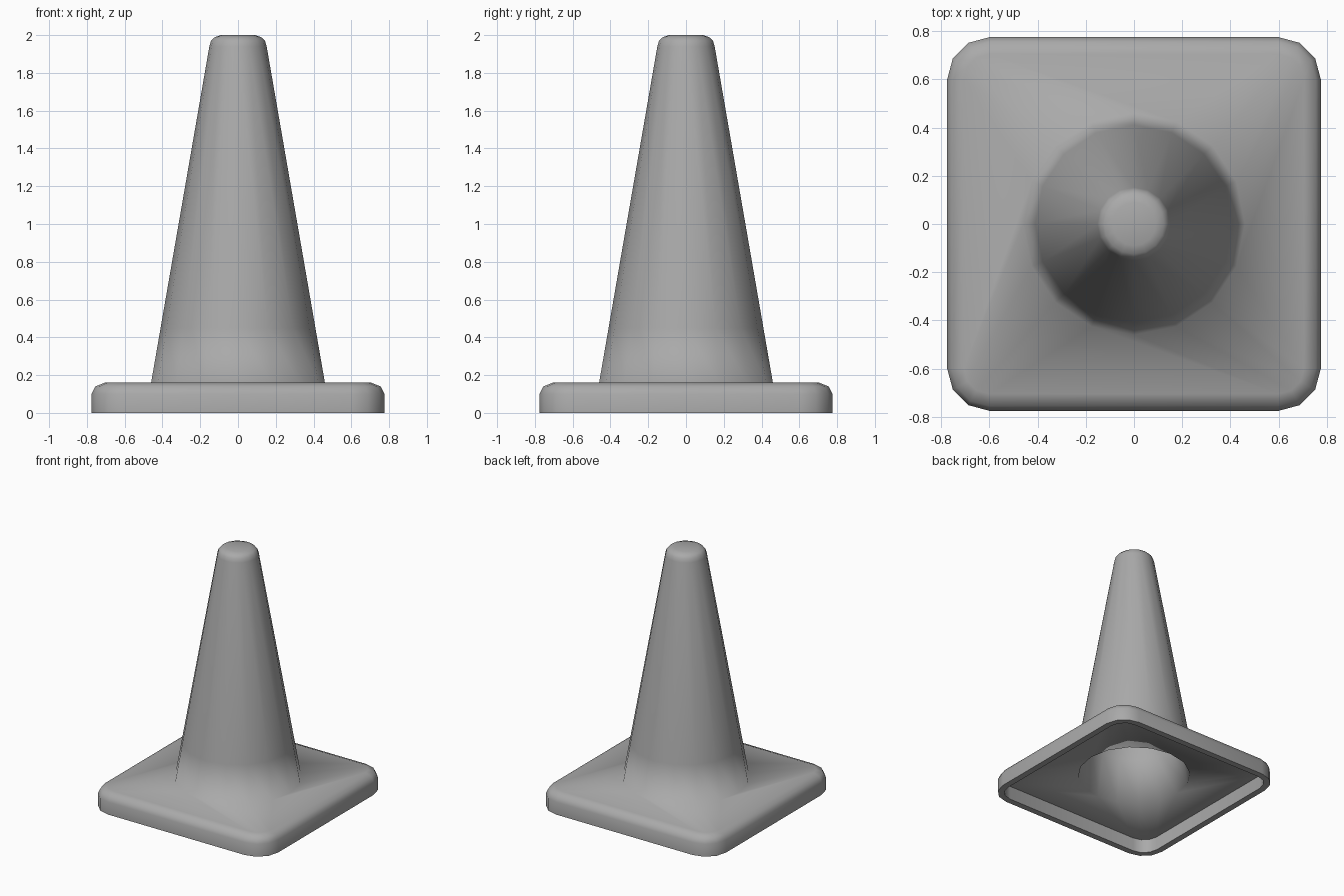
import bpy, bmesh
from math import cos, sin, radians, pi

cube = bpy.data.objects.get("Cube")
if cube:
    bpy.data.objects.remove(cube)

SIDES = 16
CORNER = 0.6      # centre of each rounded corner
ROUND = 0.175     # corner radius of the base
WALL = 0.05

grey = bpy.data.materials.new("plain grey")
grey.use_nodes = True
grey.diffuse_color = (0.4, 0.4, 0.4, 1)
grey.node_tree.nodes["Principled BSDF"].inputs["Base Color"].default_value = (0.4, 0.4, 0.4, 1)

bm = bmesh.new()


def circle(r, z):
    return [bm.verts.new((r * cos(2 * pi * i / SIDES), r * sin(2 * pi * i / SIDES), z))
            for i in range(SIDES)]


def rounded_square(inset, z):
    """Four vertices for each corner, matching the cone's sixteen sides."""
    ring, r = [], ROUND - inset
    for q in range(4):
        turn = q * pi / 2
        cx = CORNER * (cos(turn) - sin(turn))
        cy = CORNER * (sin(turn) + cos(turn))
        for k in range(4):
            a = turn + radians(30 * k)
            ring.append(bm.verts.new((cx + r * cos(a), cy + r * sin(a), z)))
    return ring


def cone_radius(z):
    return 0.46 - 0.31 * (z - 0.16) / 1.79


# outside, from the top of the cone down to the rim of the base
rings = [circle(r, z) for r, z in ((0.09, 2.0), (0.125, 1.988), (0.143, 1.97))]
rings += [circle(cone_radius(z), z) for z in (1.94, 0.45, 0.16)]
rings += [rounded_square(d, z) for d, z in ((0.07, 0.16), (0.02, 0.14), (0, 0.1), (0, 0))]

# hollow inside, from the rim back up into the cone
rings += [rounded_square(WALL, z) for z in (0, 0.11)]
rings += [circle(cone_radius(z) - WALL, z) for z in (0.11, 0.45, 1.94)]

for a, b in zip(rings, rings[1:]):
    for i in range(SIDES):
        j = (i + 1) % SIDES
        bm.faces.new((a[i], b[i], b[j], a[j]))
bm.faces.new(rings[0])
bm.faces.new(rings[-1][::-1])
bmesh.ops.recalc_face_normals(bm, faces=bm.faces)

mesh = bpy.data.meshes.new("cone_and_base")
bm.to_mesh(mesh)
bm.free()
mesh.materials.append(grey)
cone = bpy.data.objects.new("cone_and_base", mesh)
bpy.context.collection.objects.link(cone)

# smooth blend from cone to base, sharp edges on the rim
bpy.ops.object.select_all(action="DESELECT")
cone.select_set(True)
bpy.context.view_layer.objects.active = cone
bpy.ops.object.shade_smooth_by_angle(angle=radians(85))
